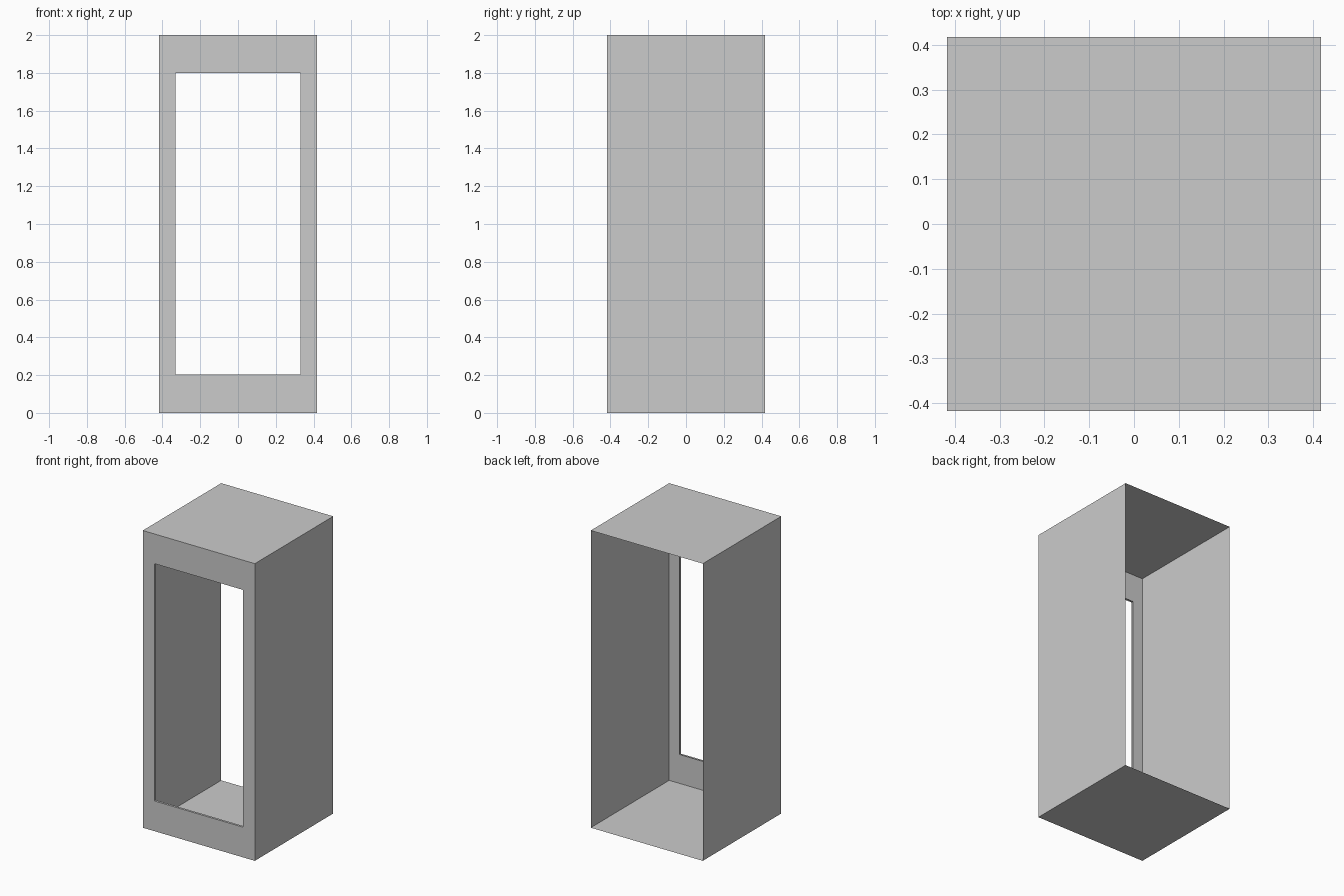
import bpy, bmesh

if "Cube" in bpy.data.objects:
    bpy.data.objects.remove(bpy.data.objects["Cube"])

HALF, HEIGHT = 0.417, 2.0          # outer shell
WIN_X, WIN_Z0, WIN_Z1 = 0.331, 0.203, 1.8   # front opening
LIP = 0.015                        # depth of the opening's lip


def add_object(name, bm):
    mesh = bpy.data.meshes.new(name)
    bm.to_mesh(mesh)
    bm.free()
    obj = bpy.data.objects.new(name, mesh)
    bpy.context.collection.objects.link(obj)
    return obj


def rect(bm, x, z0, z1, y):
    return [bm.verts.new((px, y, pz))
            for px, pz in ((-x, z0), (x, z0), (x, z1), (-x, z1))]


def bridge(bm, a, b):
    for i in range(4):
        j = (i + 1) % 4
        bm.faces.new((a[i], a[j], b[j], b[i]))


# Thin-walled box sleeve: sides, top and floor, open at the back
bm = bmesh.new()
bridge(bm, rect(bm, HALF, 0, HEIGHT, -HALF), rect(bm, HALF, 0, HEIGHT, HALF))
bmesh.ops.reverse_faces(bm, faces=bm.faces[:])
bm.normal_update()
# Make the shell normals point outwards
if max(bm.faces, key=lambda f: f.calc_center_median().z).normal.z < 0:
    bmesh.ops.reverse_faces(bm, faces=bm.faces[:])
add_object("box_shell", bm)

# Front frame around the opening, with a shallow lip turned inwards
bm = bmesh.new()
outer = rect(bm, HALF, 0, HEIGHT, -HALF)
inner = rect(bm, WIN_X, WIN_Z0, WIN_Z1, -HALF)
lip = rect(bm, WIN_X, WIN_Z0, WIN_Z1, -HALF + LIP)
bridge(bm, outer, inner)
bridge(bm, inner, lip)
add_object("front_frame", bm)
